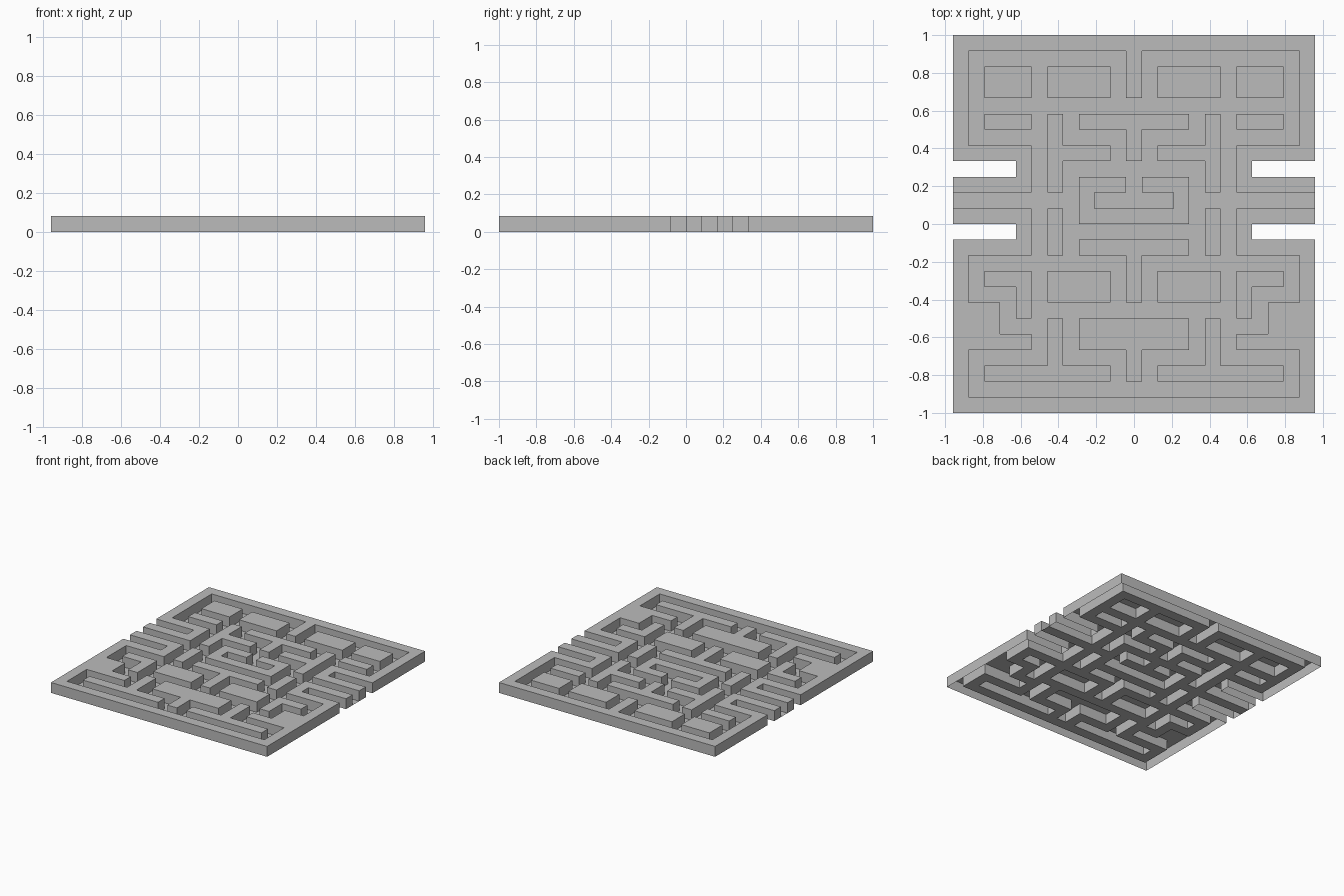
import bpy, bmesh

if "Cube" in bpy.data.objects:
    bpy.data.objects.remove(bpy.data.objects["Cube"])

# Left half of the maze plan, centre column last; mirrored to 23 x 24 cells.
# '#' outer wall, 'B' inner block, 'P' centre pen, '.' path, ' ' outside
PLAN = [
    "############",
    "#..........#",
    "#.BBB.BBBB.#",
    "#.BBB.BBBB.#",
    "#...........",
    "#.BBB.B.BBBB",
    "#.....B....B",
    "#####.BBBB.B",
    "    #.B.....",
    "#####.B.PPP.",
    "........P...",
    "#####.B.PPPP",
    "    #.B.....",
    "#####.B.BBBB",
    "#..........B",
    "#.BBB.BBBB.B",
    "#...B.BBBB.B",
    "###.B.......",
    "###...B.BBBB",
    "#####.B.BBBB",
    "#.....B....B",
    "#.BBBBBBBB.B",
    "#...........",
    "############",
]
GRID = [row + row[-2::-1] for row in PLAN]
ROWS, COLS = len(GRID), len(GRID[0])
CELL = 2.0 / ROWS
HEIGHT = CELL

grey = bpy.data.materials.new("plain grey")
grey.diffuse_color = (0.5, 0.5, 0.5, 1)
grey.use_nodes = True
grey.node_tree.nodes["Principled BSDF"].inputs["Base Color"].default_value = grey.diffuse_color


def cell(r, c):
    return GRID[r][c] if 0 <= r < ROWS and 0 <= c < COLS else " "


def build(name, symbol, z):
    """Flat cells at height z; walls also get sides, left open underneath."""
    bm = bmesh.new()
    for r in range(ROWS):
        for c in range(COLS):
            if cell(r, c) != symbol:
                continue
            x0, y1 = (c - COLS / 2) * CELL, (ROWS / 2 - r) * CELL
            x1, y0 = x0 + CELL, y1 - CELL
            ring = [(x0, y0), (x1, y0), (x1, y1), (x0, y1)]
            bm.faces.new([bm.verts.new((x, y, z)) for x, y in ring])
            if z == 0:
                continue
            # sides only where the wall borders path or outside
            for i, (dr, dc) in enumerate([(1, 0), (0, 1), (-1, 0), (0, -1)]):
                if cell(r + dr, c + dc) in ". ":
                    a, b = ring[i], ring[(i + 1) % 4]
                    bm.faces.new([bm.verts.new(p) for p in
                                  [(*a, 0), (*b, 0), (*b, z), (*a, z)]])
    bmesh.ops.remove_doubles(bm, verts=bm.verts, dist=1e-4)
    mesh = bpy.data.meshes.new(name)
    bm.to_mesh(mesh)
    bm.free()
    mesh.materials.append(grey)
    bpy.context.collection.objects.link(bpy.data.objects.new(name, mesh))


build("path_floor", ".", 0)
build("outer_wall", "#", HEIGHT)
build("inner_blocks", "B", HEIGHT)
build("centre_pen", "P", HEIGHT)
